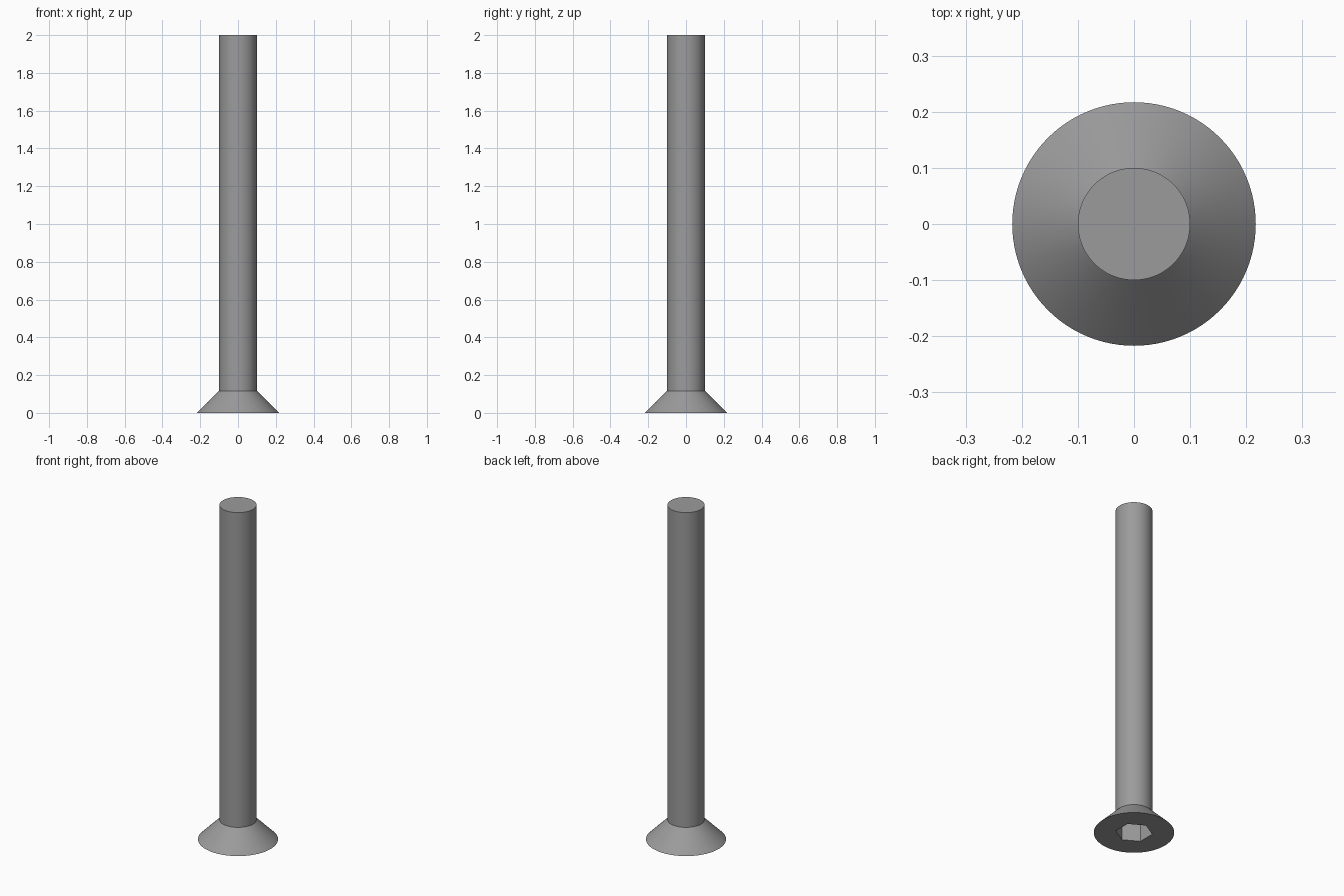
import bpy, bmesh, math

if "Cube" in bpy.data.objects:
    bpy.data.objects.remove(bpy.data.objects["Cube"])

SEG = 96          # sides of the round parts
HEX_R = 0.1       # socket radius to its corners
DEPTH = 0.11      # socket depth

steel = bpy.data.materials.new("grey steel")
steel.diffuse_color = (0.33, 0.33, 0.33, 1)
steel.use_nodes = True
steel.node_tree.nodes["Principled BSDF"].inputs["Base Color"].default_value = steel.diffuse_color


def ring(bm, radius, z, count, start=0.0):
    return [bm.verts.new((radius * math.cos(start + math.tau * i / count),
                          radius * math.sin(start + math.tau * i / count), z))
            for i in range(count)]


def edge_loop(bm, verts):
    return [bm.edges.new((v, verts[(i + 1) % len(verts)])) for i, v in enumerate(verts)]


def bridge(bm, a, b):
    n = len(a)
    for i in range(n):
        j = (i + 1) % n
        bm.faces.new((a[i], a[j], b[j], b[i]))


bm = bmesh.new()

# Shank and countersunk head as one turned profile
rings = [ring(bm, r, z, SEG) for r, z in ((0.217, 0), (0.1, 0.117), (0.1, 2))]
for low, high in zip(rings, rings[1:]):
    bridge(bm, low, high)
bm.faces.new(rings[-1])

# Hexagonal socket: walls and floor
mouth = ring(bm, HEX_R, 0, 6, math.radians(30))
floor = ring(bm, HEX_R, DEPTH, 6, math.radians(30))
bridge(bm, mouth, floor)
bm.faces.new(floor)

# Flat underside between the rim and the socket mouth: a fan per hexagon side
step = SEG // 6
first = SEG // 12
for k in range(6):
    a, b = mouth[k], mouth[(k + 1) % 6]
    arc = [rings[0][(first + k * step + i) % SEG] for i in range(step + 1)]
    bm.faces.new([a, b] + arc[::-1])

bmesh.ops.recalc_face_normals(bm, faces=bm.faces)
mesh = bpy.data.meshes.new("countersunk_screw")
bm.to_mesh(mesh)
bm.free()
mesh.materials.append(steel)

screw = bpy.data.objects.new("countersunk_screw", mesh)
bpy.context.collection.objects.link(screw)
bpy.context.view_layer.objects.active = screw
screw.select_set(True)
bpy.ops.object.shade_smooth_by_angle(angle=math.radians(30))
